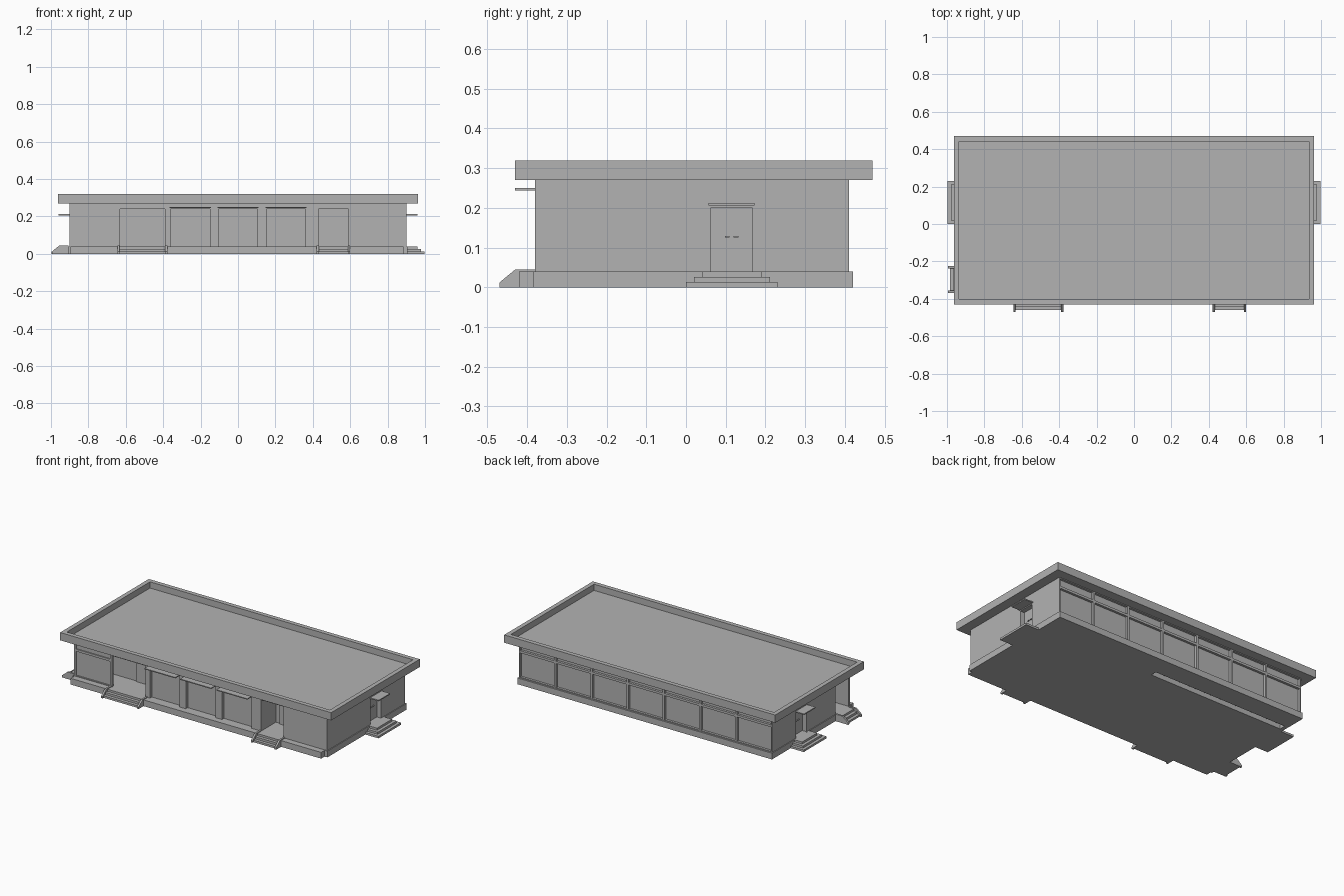
import bpy, bmesh

cube = bpy.data.objects.get("Cube")
if cube:
    bpy.data.objects.remove(cube, do_unlink=True)

grey = bpy.data.materials.new("plain grey")
grey.use_nodes = True
grey.diffuse_color = (0.45, 0.45, 0.45, 1)
grey.node_tree.nodes["Principled BSDF"].inputs["Base Color"].default_value = (0.45, 0.45, 0.45, 1)


def finish(name, bm):
    bmesh.ops.recalc_face_normals(bm, faces=bm.faces)
    mesh = bpy.data.meshes.new(name)
    bm.to_mesh(mesh)
    bm.free()
    mesh.materials.append(grey)
    obj = bpy.data.objects.new(name, mesh)
    bpy.context.scene.collection.objects.link(obj)
    return obj


def box(name, xs, ys, zs):
    bm = bmesh.new()
    bmesh.ops.create_cube(bm, size=1)
    for v in bm.verts:
        for i, (lo, hi) in enumerate((sorted(xs), sorted(ys), sorted(zs))):
            v.co[i] = hi if v.co[i] > 0 else lo
    return finish(name, bm)


def cut(target, xs, ys, zs):
    cutter = box("cutter", xs, ys, zs)
    cutter.hide_render = True
    mod = target.modifiers.new("opening", "BOOLEAN")
    mod.operation = "DIFFERENCE"
    mod.solver = "EXACT"
    mod.object = cutter
    bpy.context.view_layer.objects.active = target
    bpy.ops.object.modifier_apply(modifier=mod.name)
    bpy.data.objects.remove(cutter, do_unlink=True)


def prism(name, profile, place, start, end):
    """Extrude a (depth, height) profile between two positions along a wall."""
    bm = bmesh.new()
    a = [bm.verts.new(place(start, d, z)) for d, z in profile]
    b = [bm.verts.new(place(end, d, z)) for d, z in profile]
    bm.faces.new(a)
    bm.faces.new(b)
    n = len(a)
    for i in range(n):
        bm.faces.new((a[i], a[(i + 1) % n], b[(i + 1) % n], b[i]))
    return finish(name, bm)


def porch_stairs(name, place, start, end, wall):
    """Stair flight between two sloping cheek walls."""
    w = 0.012
    flight = [(wall, 0), (wall, 0.04), (wall + 0.04, 0.04), (wall + 0.04, 0.027),
              (wall + 0.06, 0.027), (wall + 0.06, 0.013), (wall + 0.08, 0.013), (wall + 0.08, 0)]
    cheek = [(wall, 0), (wall, 0.045), (wall + 0.05, 0.045), (wall + 0.09, 0.012), (wall + 0.09, 0)]
    prism(name + "_steps", flight, place, start + w, end - w)
    prism(name + "_cheek_a", cheek, place, start, start + w)
    prism(name + "_cheek_b", cheek, place, end - w, end)


# Plinth, with a groove on its underside, and the front ledge
plinth = box("plinth", (-0.905, 0.905), (-0.385, 0.42), (0, 0.04))
cut(plinth, (-0.88, 0.08), (0.25, 0.29), (-0.02, 0.03))
box("front_ledge", (-0.895, 0.885), (-0.42, -0.385), (0, 0.04))

# Walls with porches, windows and side doorways cut in
walls = box("walls", (-0.9, 0.9), (-0.38, 0.41), (0.04, 0.272))
cut(walls, (-0.88, -0.39), (-0.365, -0.23), (0.03, 0.24))
cut(walls, (-0.63, -0.39), (-0.5, -0.3), (0.03, 0.24))
cut(walls, (-1, -0.8), (-0.365, -0.23), (0.03, 0.24))
cut(walls, (0.43, 0.59), (-0.5, -0.23), (0.03, 0.24))

# Front windows under small canopies
for i, x in enumerate((-0.255, 0, 0.257)):
    cut(walls, (x - 0.105, x + 0.105), (-0.5, -0.36), (0.03, 0.24))
    box(f"window_canopy_{i + 1}", (x - 0.11, x + 0.11), (-0.43, -0.37), (0.244, 0.25))

# Corner window with its upper light
for z in ((0.045, 0.2), (0.215, 0.265)):
    cut(walls, (-0.885, -0.645), (-0.5, -0.373), z)

# Back window band: seven bays, each with an upper light
bay = 1.8 / 7
for i in range(7):
    left = -0.9 + i * bay
    for z in ((0.045, 0.2), (0.215, 0.265)):
        cut(walls, (left + 0.007, left + bay - 0.007), (0.395, 0.5), z)

# Side doorways, canopies and stepped landings on both ends
for side, s in (("left", 1), ("right", -1)):
    cut(walls, (s * 0.87, s * 1.0), (0.062, 0.167), (0.03, 0.2))
    box(f"{side}_door_canopy", (s * 0.88, s * 0.96), (0.057, 0.173), (0.206, 0.213))
    for i, y in enumerate((0.104, 0.126)):
        box(f"{side}_door_handle_{i + 1}", (s * 0.869, s * 0.878), (y - 0.006, y + 0.006), (0.126, 0.129))
    for i in range(3):
        box(f"{side}_door_step_{i + 1}", (s * 0.89, s * (0.998 - 0.019 * i)),
            (0.02 * i, 0.23 - 0.019 * i), (0, 0.0133 * (i + 1)))

# Doors at the back of the front porches
for name, xs in (("main_door", (-0.56, -0.46)), ("second_door", (0.46, 0.56))):
    box(name, xs, (-0.238, -0.225), (0.04, 0.2))

# Porch stairs on the front and on the right end
porch_stairs("main_porch", lambda t, d, z: (t, -d, z), -0.645, -0.377, 0.38)
porch_stairs("second_porch", lambda t, d, z: (t, -d, z), 0.42, 0.6, 0.38)
porch_stairs("side_porch", lambda t, d, z: (-d, t, z), -0.368, -0.225, 0.905)

# Flat roof with a raised parapet
roof = box("roof", (-0.963, 0.963), (-0.43, 0.47), (0.27, 0.32))
cut(roof, (-0.935, 0.935), (-0.402, 0.442), (0.28, 0.4))
